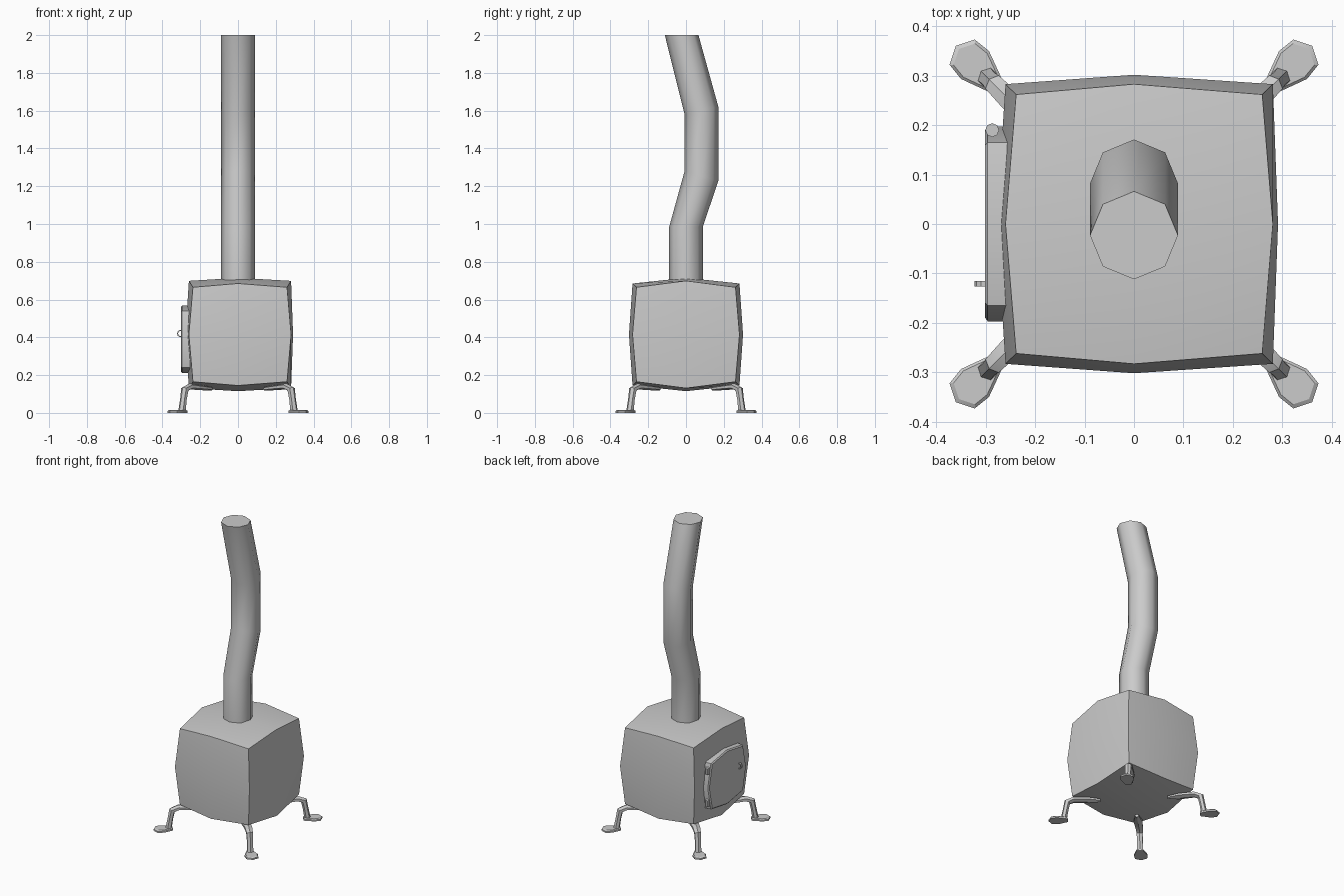
import bpy, bmesh
from math import sin, cos, pi, radians
from mathutils import Matrix, Vector

if "Cube" in bpy.data.objects:
    bpy.data.objects.remove(bpy.data.objects["Cube"])


def finish(name, bm, angle=30):
    bmesh.ops.recalc_face_normals(bm, faces=bm.faces)
    mesh = bpy.data.meshes.new(name)
    bm.to_mesh(mesh)
    bm.free()
    obj = bpy.data.objects.new(name, mesh)
    bpy.context.collection.objects.link(obj)
    bpy.ops.object.select_all(action='DESELECT')
    obj.select_set(True)
    bpy.context.view_layer.objects.active = obj
    bpy.ops.object.shade_smooth_by_angle(angle=radians(angle))
    return obj


def loft(bm, rings):
    """Skin a list of equal point rings and cap both ends."""
    vs = [[bm.verts.new(p) for p in ring] for ring in rings]
    n = len(vs[0])
    for a, b in zip(vs, vs[1:]):
        for i in range(n):
            j = (i + 1) % n
            bm.faces.new((a[i], a[j], b[j], b[i]))
    bm.faces.new(vs[0])
    bm.faces.new(vs[-1])


def circle(n, offset=0.0):
    return [(cos(2 * pi * i / n + offset), sin(2 * pi * i / n + offset)) for i in range(n)]


# Firebox: a cube cut once each way and swollen
bm = bmesh.new()
bmesh.ops.create_cube(bm, size=2)
bmesh.ops.subdivide_edges(bm, edges=bm.edges[:], cuts=1, use_grid_fill=True)
for v in bm.verts:
    sx, sy, sz = (round(c) for c in v.co)
    n = abs(sx) + abs(sy) + abs(sz)
    x = sx * (0.285, 0.2705, 0.249)[n - 1] + (0.0065 if n == 1 else 0.0105) * abs(sx)
    y = sy * (0.302, 0.283, 0.262)[n - 1]
    if n == 3:
        h = 0.25
    elif n == 1:
        h = 0.30
    else:
        h = 0.284 if sx else 0.270
    v.co = (x, y, 0.415 + sz * h)
finish("firebox", bm)

# Stovepipe: eight-sided, mitred at each bend (y, z, ring slope)
bm = bmesh.new()
bends = [(0, 0.66, 0), (0, 0.985, 0), (0.082, 1.255, -0.30), (0.082, 1.60, 0.24), (-0.023, 2.0, 0)]
rings = []
for y, z, slope in bends:
    rings.append([(0.089 * c, y + 0.089 * s, z + slope * 0.089 * s) for c, s in circle(8)])
loft(bm, rings)
finish("stovepipe", bm, 50)

# Door: swollen rectangle with a thin bevelled rim
outline = [(0.165, 0.15), (0, 0.178), (-0.165, 0.15), (-0.197, 0),
           (-0.165, -0.15), (0, -0.178), (0.165, -0.15), (0.197, 0)]
bm = bmesh.new()
loft(bm, [[(x, k * y, 0.39 + k * z) for y, z in outline]
          for x, k in ((-0.255, 1), (-0.296, 1), (-0.302, 0.96))])
finish("door", bm)

# Door hinges
for name, z in (("upper_hinge", 0.50), ("lower_hinge", 0.29)):
    bm = bmesh.new()
    loft(bm, [[(-0.287 + 0.014 * c, 0.19 + 0.014 * s, h) for c, s in circle(8)]
              for h in (z - 0.02, z + 0.02)])
    finish(name, bm)

# Door handle: small ring standing on edge
bm = bmesh.new()
loop = [[bm.verts.new((-0.303 + (0.017 + 0.004 * a) * c, -0.121 + 0.008 * b, 0.42 + (0.017 + 0.004 * a) * s))
         for a, b in circle(4, pi / 4)] for c, s in circle(10)]
for i in range(10):
    for j in range(4):
        k, m = (i + 1) % 10, (j + 1) % 4
        bm.faces.new((loop[i][j], loop[k][j], loop[k][m], loop[i][m]))
finish("door_handle", bm)

# Legs: bent hexagonal bar with flat foot (radius, height, half width, half depth, tilt)
path = [(0.20, 0.128, 0.012, 0.010, 90), (0.27, 0.133, 0.030, 0.013, 90),
        (0.36, 0.140, 0.025, 0.016, 85), (0.398, 0.125, 0.022, 0.020, 35),
        (0.408, 0.075, 0.019, 0.017, 10), (0.420, 0.008, 0.021, 0.019, 0)]
foot = [(0.395, -0.018), (0.455, -0.040), (0.492, -0.036), (0.510, 0),
        (0.492, 0.036), (0.455, 0.040), (0.395, 0.018)]
corners = {"back_right": 45, "back_left": 135, "front_left": 225, "front_right": 315}
for corner, deg in corners.items():
    bm = bmesh.new()
    rings = []
    for r, z, w, d, tilt in path:
        t = radians(tilt)
        rings.append([(r + d * c * cos(t), w * s, z + d * c * sin(t)) for c, s in circle(6)])
    loft(bm, rings)
    loft(bm, [[(r, s, 0) for r, s in foot], [(r, s, 0.010) for r, s in foot],
              [(0.45 + (r - 0.45) * 0.85, s * 0.85, 0.015) for r, s in foot]])
    bmesh.ops.rotate(bm, verts=bm.verts, cent=Vector(), matrix=Matrix.Rotation(radians(deg), 3, 'Z'))
    finish(corner + "_leg", bm)
